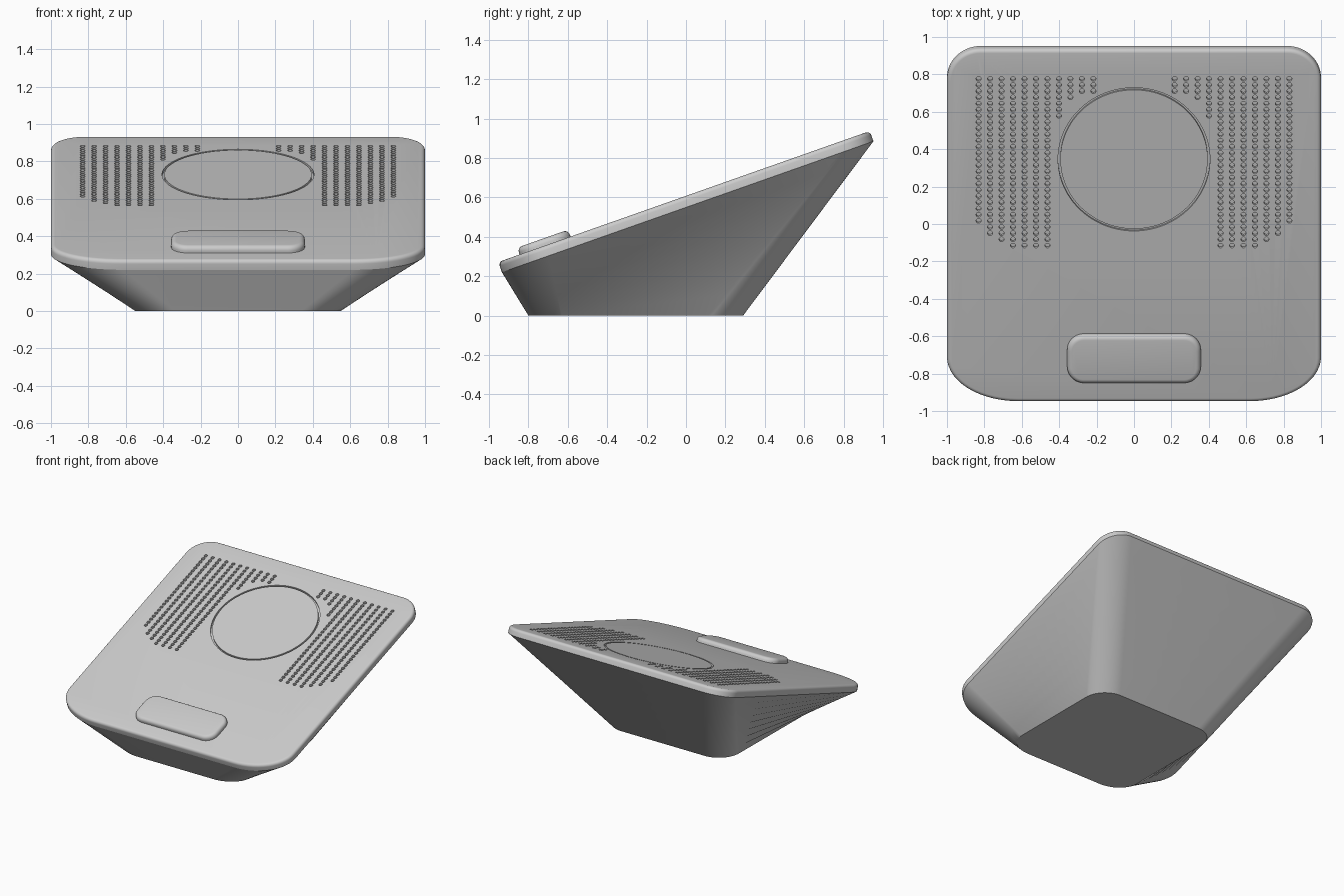
import bpy, bmesh, math
from mathutils import Matrix, Vector

if "Cube" in bpy.data.objects:
    bpy.data.objects.remove(bpy.data.objects["Cube"])

TILT = math.asin(0.665 / 2.0)
THICK = 0.055
# Plate frame: origin in the middle of the plate underside, local z normal to the plate
PLATE = Matrix.Translation((0, 0.0085, 0.5525)) @ Matrix.Rotation(TILT, 4, 'X')


def outline(w, h, front, back, inset=0.0, n=14):
    """Rounded rectangle (half sizes w, h) with elliptical front and back corners."""
    pts = []
    w, h = w - inset, h - inset
    for sx, sy, (rx, ry), a0 in ((1, -1, front, -90), (1, 1, back, 0),
                                 (-1, 1, back, 90), (-1, -1, front, 180)):
        rx, ry = rx - inset, ry - inset
        for i in range(n + 1):
            a = math.radians(a0 + 90 * i / n)
            pts.append((sx * (w - rx) + rx * math.cos(a),
                        sy * (h - ry) + ry * math.sin(a)))
    return pts


def bridge(bm, a, b):
    for i in range(len(a)):
        j = (i + 1) % len(a)
        bm.faces.new((a[i], a[j], b[j], b[i]))


def finish(bm, name):
    bmesh.ops.recalc_face_normals(bm, faces=bm.faces)
    me = bpy.data.meshes.new(name)
    bm.to_mesh(me)
    bm.free()
    ob = bpy.data.objects.new(name, me)
    bpy.context.collection.objects.link(ob)
    return ob


def loft(name, rings, cap_end=True):
    bm = bmesh.new()
    vs = [[bm.verts.new(p) for p in r] for r in rings]
    for a, b in zip(vs, vs[1:]):
        bridge(bm, a, b)
    bm.faces.new(vs[0])
    if cap_end:
        bm.faces.new(vs[-1])
    return finish(bm, name)


def smooth(ob, angle=32):
    bpy.ops.object.select_all(action='DESELECT')
    ob.select_set(True)
    bpy.context.view_layer.objects.active = ob
    bpy.ops.object.shade_smooth_by_angle(angle=math.radians(angle))


def rounded_slab(name, w, h, front, back, z0, z1, r, cy=0.0):
    """Slab with a rounded top edge of radius r, in plate coordinates."""
    prof = [(0, z0)] + [(r * (1 - math.cos(a)), z1 - r + r * math.sin(a))
                        for a in (math.pi / 2 * i / 5 for i in range(6))]
    return loft(name, [[(x, y + cy, z) for x, y in outline(w, h, front, back, d)]
                       for d, z in prof])


# Tapered body, lofted from the flat foot to the tilted plate outline
FRONT, BACK = (0.38, 0.25), (0.18, 0.18)
foot = [(x, y - 0.255, 0) for x, y in outline(0.55, 0.545, (0.21, 0.17), (0.18, 0.18))]
rim = [PLATE @ Vector((x, y, 0)) for x, y in outline(1, 1, FRONT, BACK)]
STEPS = 8
rings = [[Vector(a).lerp(b, t / STEPS) for a, b in zip(foot, rim)] for t in range(STEPS + 1)]
body = loft("body", rings, cap_end=False)
smooth(body)

# Tilted top plate
plate = rounded_slab("top_plate", 1, 1, FRONT, BACK, 0, THICK, 0.022)

# Cutter: round dial groove plus the two mirrored fields of speaker holes
bm = bmesh.new()
N = 96
section = ((0.394, THICK - 0.016), (0.406, THICK - 0.016),
           (0.406, THICK + 0.02), (0.394, THICK + 0.02))
loops = [[bm.verts.new((r * math.cos(2 * math.pi * i / N),
                        0.377 + r * math.sin(2 * math.pi * i / N), z)) for i in range(N)]
         for r, z in section]
for k in range(4):
    bridge(bm, loops[k], loops[(k + 1) % 4])
counts = (3, 3, 4, 7, 28, 28, 28, 28, 27, 26, 24)
for side in (-1, 1):
    for c, count in enumerate(counts):
        for row in range(count):
            pos = (side * (0.217 + 0.0614 * c), 0.833 - 0.035 * row, THICK)
            bmesh.ops.create_cone(bm, cap_ends=True, segments=12, radius1=0.0135,
                                  radius2=0.0135, depth=0.04,
                                  matrix=Matrix.Translation(pos))
cutter = finish(bm, "hole_cutter")
cutter.hide_render = True

mod = plate.modifiers.new("holes", 'BOOLEAN')
mod.operation = 'DIFFERENCE'
mod.solver = 'EXACT'
mod.object = cutter
bpy.context.view_layer.objects.active = plate
bpy.ops.object.modifier_apply(modifier=mod.name)
bpy.data.objects.remove(cutter, do_unlink=True)
smooth(plate)
plate.matrix_world = PLATE

# Raised front button
button = rounded_slab("front_button", 0.357, 0.137, (0.09, 0.09), (0.09, 0.09),
                      THICK - 0.01, THICK + 0.037, 0.026, cy=-0.748)
smooth(button)
button.matrix_world = PLATE
